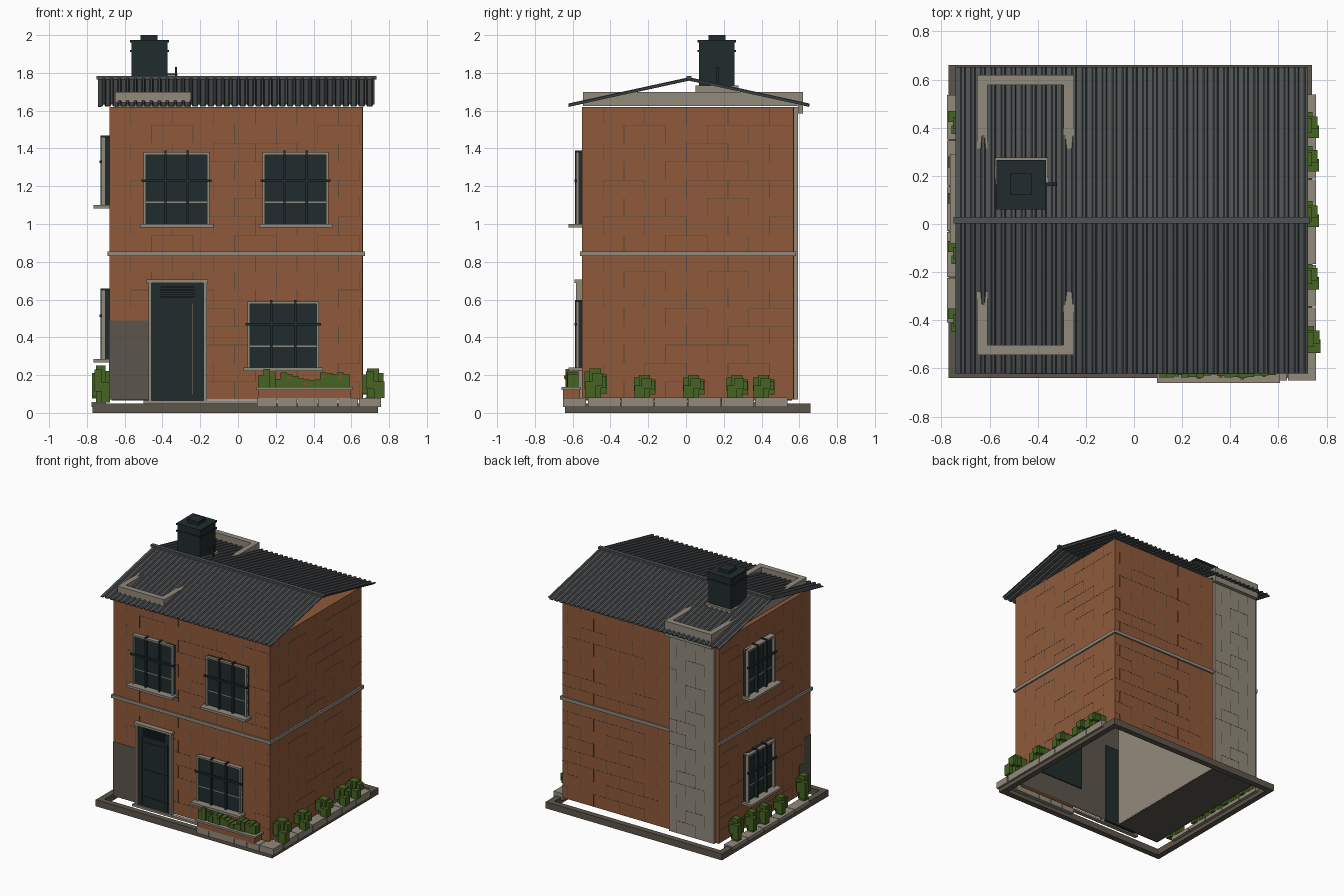
import bpy, bmesh, random
from mathutils import Vector

random.seed(4)
if "Cube" in bpy.data.objects:
    bpy.data.objects.remove(bpy.data.objects["Cube"])


def material(name, r, g, b):
    m = bpy.data.materials.new(name)
    m.use_nodes = True
    m.diffuse_color = (r, g, b, 1)
    m.node_tree.nodes["Principled BSDF"].inputs["Base Color"].default_value = (r, g, b, 1)
    return m


BRICK = material("orange brick", .275, .102, .042)
STONE = material("pale stone", .287, .254, .202)
CONCRETE = material("grey concrete", .107, .093, .07)
ROOF = material("slate roof", .078, .085, .088)
DARK = material("dark glass and metal", .015, .025, .026)
LEAF = material("green leaf", .061, .127, .017)
RED = material("red flower", .4, .05, .03)
MORTAR = material("mortar joint", .1, .07, .05)


def finish(name, bm, mat):
    me = bpy.data.meshes.new(name)
    bm.to_mesh(me)
    bm.free()
    me.materials.append(mat)
    ob = bpy.data.objects.new(name, me)
    bpy.context.collection.objects.link(ob)
    return ob


def boxes(name, mat, spans, open_bottom=False, flip=False):
    """One object made of boxes, each (x0, x1, y0, y1, z0, z1)."""
    bm = bmesh.new()
    for s in spans:
        x, y, z = sorted(s[:2]), sorted(s[2:4]), sorted(s[4:])
        vs = bmesh.ops.create_cube(bm, size=1)["verts"]
        for v in vs:
            v.co = Vector((x[v.co.x > 0], y[v.co.y > 0], z[v.co.z > 0]))
    bm.normal_update()
    if open_bottom:
        bmesh.ops.delete(bm, geom=[f for f in bm.faces if f.normal.z < -.5], context='FACES')
    if flip:
        bmesh.ops.reverse_faces(bm, faces=bm.faces[:])
    return finish(name, bm, mat)


def ring(x0, x1, y0, y1, z0, z1, w):
    return [(x0, x1, y0, y0 + w, z0, z1), (x0, x1, y1 - w, y1, z0, z1),
            (x0, x0 + w, y0 + w, y1 - w, z0, z1), (x1 - w, x1, y0 + w, y1 - w, z0, z1)]


# Wall planes: each maps (along, outward depth, height) spans to world spans
X0, X1, Y0, Y1, TOP = -.68, .66, -.55, .57, 1.62
WALLS = {
    "front": lambda a, b, d, e, z, t: (a, b, Y0 - d, Y0 - e, z, t),
    "back": lambda a, b, d, e, z, t: (a, b, Y1 + d, Y1 + e, z, t),
    "left": lambda a, b, d, e, z, t: (X1 + d, X1 + e, a, b, z, t),
    "right": lambda a, b, d, e, z, t: (X0 - d, X0 - e, a, b, z, t),
}

# House shell, inner lining and block core
boxes("brick_walls", BRICK, [(X0, X1, Y0, Y1, .07, TOP)], open_bottom=True)
boxes("inner_lining", CONCRETE, [(X0 + .012, X1 - .012, Y0 + .012, Y1 - .012, .07, TOP - .012)],
      open_bottom=True, flip=True)
boxes("inner_core", STONE, [(-.66, -.3, -.53, .55, .072, 1.59)])
boxes("core_floor", CONCRETE, [(X0 + .01, -.3, Y0 + .01, Y1 - .01, .065, .071)])
boxes("back_pillar", STONE, [(-.655, -.27, Y1, .592, .07, TOP)])


# Masonry joints
def joints(name, wall, a0, a1, depth, step=.22, row=.097):
    put, spans, z, odd = WALLS[wall], [], .07, 0
    while z < TOP - .02:
        t = min(z + row, TOP)
        a = a0 + step * (.5 if odd else 1)
        while a < a1 - .02:
            spans.append(put(a, a + .004, depth, depth + .001, z, t))
            if random.random() < .5:
                spans.append(put(a, min(a + step, a1), depth, depth + .001, t - .003, t))
            a += step
        z, odd = t, 1 - odd
    boxes(name, MORTAR, spans)


joints("front_joints", "front", X0, X1, 0)
joints("back_joints", "back", -.27, X1, 0)
joints("left_joints", "left", Y0, Y1, 0)
joints("right_joints", "right", Y0, Y1, 0)
joints("pillar_joints", "back", -.655, -.27, .022, .16)

# Exposed concrete at the front corner
boxes("corner_patch", CONCRETE, [
    (X0 - .003, -.47, Y0 - .003, Y0, .07, .49),
    (X0 - .003, X0, Y0, -.47, .07, .49), (X0 - .003, X0, -.47, -.41, .07, .3)])

# Belt course around the house
boxes("belt_course", STONE, [
    (X0 - .012, X1 + .012, Y0 - .012, Y0, .83, .855),
    (-.27, X1 + .012, Y1, Y1 + .012, .83, .855),
    (X1, X1 + .012, Y0, Y1, .83, .855), (X0 - .012, X0, Y0, Y1, .83, .855)])


# Windows
def window(name, wall, a, b, z, t, out):
    put = WALLS[wall]
    w = .014
    boxes(name + "_glass", DARK, [put(a, b, -.02, out * .55, z, t)])
    boxes(name + "_frame", STONE, [
        put(a, a + w, 0, out, z, t), put(b - w, b, 0, out, z, t),
        put(a, b, 0, out, t - w, t), put(a - .02, b + .02, 0, out + .04, z - .018, z),
        put(a + w, b - w, 0, out * .65, z + .11, z + .118)])
    third = (b - a) / 3
    bars = [put(a + third * i - .006, a + third * i + .006, 0, out + .004, z, t + .008) for i in (1, 2)]
    boxes(name + "_bars", DARK, bars + [put(a - .01, b + .01, out - .006, out + .008, z + .222, z + .236)])


window("upper_window_a", "front", -.5, -.15, 1.0, 1.38, .033)
window("upper_window_b", "front", .13, .48, 1.0, 1.38, .033)
window("lower_window", "front", .05, .43, .24, .59, .033)
window("side_upper_window", "right", -.06, .27, 1.1, 1.46, .045)
window("side_lower_window", "right", -.06, .27, .285, .65, .045)

# Door with louvres and panel lines
F = WALLS["front"]
boxes("door", DARK, [F(-.46, -.18, -.02, .015, .06, .69)]
      + [F(-.41, -.23, .015, .024, .61 + i * .018, .619 + i * .018) for i in range(4)]
      + [F(-.44, -.2, .015, .019, z, z + .006) for z in (.14, .35, .56)]
      + [F(x, x + .006, .015, .019, .08, .6) for x in (-.43, -.21)])
boxes("door_handle_strip", CONCRETE, [F(-.243, -.237, .015, .02, .1, .58)])
boxes("door_frame", STONE, [F(-.475, -.458, 0, .033, .06, .69), F(-.182, -.165, 0, .033, .06, .69),
                            F(-.485, -.158, 0, .04, .688, .705)])
boxes("door_step", STONE, [F(-.5, .1, 0, .03, .05, .066)])


# Corrugated roof slopes
RIDGE_Y, RIDGE_Z = .016, 1.765


def roof_slope(name, eave_y):
    bm = bmesh.new()
    pairs, pitch, n = [], .042, 35
    for i in range(n):
        for frac, h in ((0, 0), (.5, 0), (.62, .012), (.88, .012)):
            x = -.742 + (i + frac) * pitch
            pairs.append([bm.verts.new((x, y, z + h)) for y, z in ((eave_y, 1.626), (RIDGE_Y, RIDGE_Z))])
    for p, q in zip(pairs, pairs[1:]):
        bm.faces.new((p[0], q[0], q[1], p[1]))
    bm.normal_update()
    bmesh.ops.reverse_faces(bm, faces=[f for f in bm.faces if f.normal.z < 0])
    mod = finish(name, bm, ROOF).modifiers.new("thickness", 'SOLIDIFY')
    mod.thickness = .006


roof_slope("front_roof", -.622)
roof_slope("back_roof", .653)
boxes("ridge_cap", ROOF, [(-.75, .732, .002, .03, 1.766, 1.784)])

# Parapet ring poking through the roof
boxes("parapet", STONE, ring(-.652, -.25, -.545, .62, 1.625, 1.7, .043)
      + [(-.652, -.25, .592, .62, 1.585, 1.63)])

# Chimney
boxes("chimney_base", STONE, [(-.578, -.357, .05, .277, 1.68, 1.733)])
boxes("chimney", DARK, [
    (-.565, -.372, .068, .258, 1.7, 1.975), (-.572, -.365, .061, .265, 1.91, 1.922),
    (-.572, -.365, .061, .265, 1.962, 1.975), (-.515, -.425, .12, .21, 1.975, 2.0),
    (-.372, -.32, .158, .172, 1.785, 1.797), (-.334, -.322, .158, .172, 1.74, 1.83)])

# Ground kerb and edging blocks
boxes("ground_kerb", CONCRETE, ring(-.77, .74, -.64, .66, 0, .05, .045))
boxes("left_edging", STONE, [(.675, .757, -.52 + i * .177, -.347 + i * .177, .03, .082) for i in range(6)])
boxes("right_edging", STONE, [(-.776, -.7, -.41 + i * .19, -.224 + i * .19, .03, .058) for i in range(5)])
boxes("front_edging", STONE, [(.1 + i * .108, .204 + i * .108, -.65, -.565, .03, .08) for i in range(6)])
boxes("corner_edging", STONE, [(.66, .757, -.65, -.53, .03, .08)])

# Planter with greenery
boxes("planter", BRICK, [(.105, .595, -.65, -.56, .07, .122)])
boxes("planter_rim", STONE, [(.095, .607, -.66, -.555, .122, .137)])
plants, flowers = [], []
for i in range(16):
    x = .105 + i * .03
    y = random.uniform(-.64, -.625)
    h = random.uniform(.17, .215) + (.02 if i < 3 else 0)
    plants.append((x, x + .034, y, -.57, .13, h))
    if i % 3 == 2:
        flowers.append((x + .008, x + .022, y - .006, y, h - .03, h - .016))
boxes("planter_plants", LEAF, plants)
boxes("planter_flowers", RED, flowers)


# Blocky shrubs along both sides
def shrub(name, x, y, base, top, w):
    h, spans = top - base, []
    for dx, dy, lo, hi, r in ((0, 0, 0, 1, .28), (.3, -.25, 0, .55, .25), (-.25, .3, .15, .8, .25),
                              (.1, .32, .35, .75, .2), (-.15, -.32, .3, .9, .2), (.25, .1, .4, .85, .25)):
        cx, cy = x + dx * w, y + dy * w
        spans.append((cx - r * w, cx + r * w, cy - r * w, cy + r * w, base + lo * h, base + hi * h))
    boxes(name, LEAF, spans)


shrub("corner_shrub", .715, -.48, .08, .235, .11)
for i, y in enumerate((-.22, .04, .27, .41)):
    shrub(f"left_shrub_{i}", .71, y, .08, .2, .105)
for i, (y, top) in enumerate(((-.4, .25), (-.12, .19), (.08, .2), (.23, .21), (.42, .23))):
    shrub(f"right_shrub_{i}", -.727, y, .055, top, .09)
